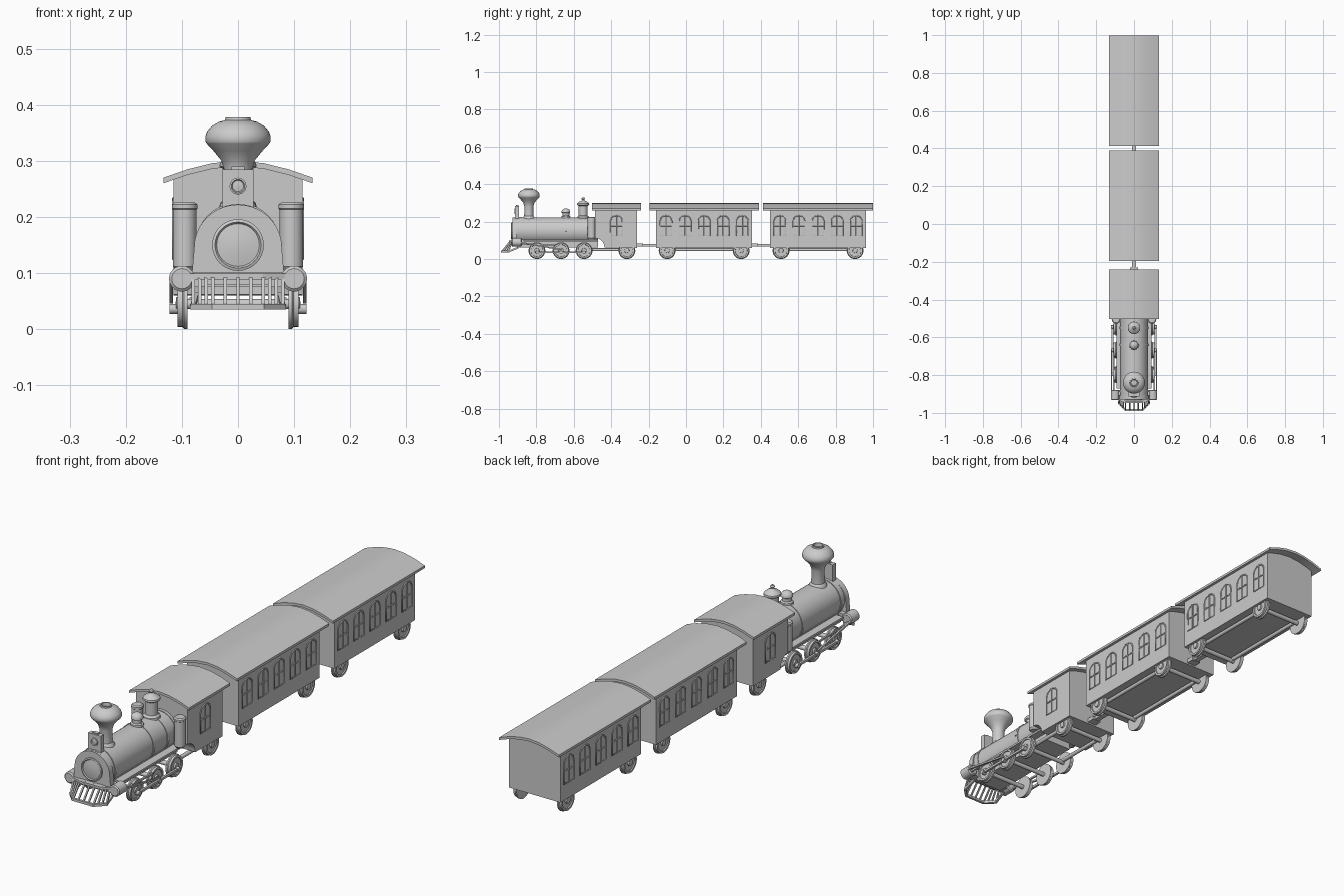
import bpy, bmesh, math
from mathutils import Vector, Matrix

if "Cube" in bpy.data.objects:
    bpy.data.objects.remove(bpy.data.objects["Cube"])


def finish(bm, name, smooth=True):
    bmesh.ops.recalc_face_normals(bm, faces=bm.faces)
    me = bpy.data.meshes.new(name)
    bm.to_mesh(me)
    bm.free()
    ob = bpy.data.objects.new(name, me)
    bpy.context.collection.objects.link(ob)
    if smooth:
        bpy.ops.object.select_all(action='DESELECT')
        ob.select_set(True)
        bpy.context.view_layer.objects.active = ob
        bpy.ops.object.shade_smooth_by_angle(angle=math.radians(35))
    return ob


def prism(name, pts, axis, a, b):
    """Extrude a 2D outline; axis 'y' takes (x, z) points, 'x' takes (y, z)."""
    bm = bmesh.new()
    place = (lambda p, t: (p[0], t, p[1])) if axis == 'y' else (lambda p, t: (t, p[0], p[1]))
    f = bm.faces.new([bm.verts.new(place(p, a)) for p in pts])
    r = bmesh.ops.extrude_face_region(bm, geom=[f])
    d = Vector((0, b - a, 0)) if axis == 'y' else Vector((b - a, 0, 0))
    bmesh.ops.translate(bm, verts=[v for v in r['geom'] if isinstance(v, bmesh.types.BMVert)], vec=d)
    return finish(bm, name)


def box(name, x0, x1, y0, y1, z0, z1):
    return prism(name, [(x0, z0), (x1, z0), (x1, z1), (x0, z1)], 'y', y0, y1)


def lathe(name, profile, loc, axis='z', n=32):
    """Spin (radius, height) points round an axis through loc."""
    bm = bmesh.new()
    rings = []
    for r, h in profile:
        rings.append([bm.verts.new((r * math.cos(math.tau * i / n), r * math.sin(math.tau * i / n), h))
                      for i in range(n)])
    for p, q in zip(rings, rings[1:]):
        for i in range(n):
            bm.faces.new((p[i], p[(i + 1) % n], q[(i + 1) % n], q[i]))
    bm.faces.new(rings[0])
    bm.faces.new(rings[-1])
    to = {'z': (0, 0, 1), 'x': (1, 0, 0), '-x': (-1, 0, 0), 'y': (0, 1, 0), '-y': (0, -1, 0)}[axis]
    rot = Vector((0, 0, 1)).rotation_difference(Vector(to)).to_matrix().to_4x4()
    bmesh.ops.transform(bm, matrix=Matrix.Translation(loc) @ rot, verts=bm.verts)
    return finish(bm, name)


def rod(name, r, loc, length, axis, n=16):
    return lathe(name, [(r, 0), (r, length)], loc, axis, n)


def bar(name, p, q, w):
    """Square bar from p to q."""
    p, q = Vector(p), Vector(q)
    bm = bmesh.new()
    bmesh.ops.create_cube(bm, size=1)
    rot = (q - p).to_track_quat('Z', 'Y').to_matrix().to_4x4()
    bmesh.ops.transform(bm, verts=bm.verts, matrix=Matrix.Translation((p + q) / 2) @ rot
                        @ Matrix.Diagonal((w, w, (q - p).length + w * .5, 1)))
    return finish(bm, name, False)


def wire(name, lines, depth):
    """Thin round mouldings along several (points, closed) lines."""
    cu = bpy.data.curves.new(name, 'CURVE')
    cu.dimensions = '3D'
    cu.bevel_depth = depth
    cu.bevel_resolution = 1
    for pts, closed in lines:
        sp = cu.splines.new('POLY')
        sp.points.add(len(pts) - 1)
        for s, p in zip(sp.points, pts):
            s.co = (*p, 1)
        sp.use_cyclic_u = closed
    ob = bpy.data.objects.new(name, cu)
    bpy.context.collection.objects.link(ob)


def window(x, y):
    w, z0, zs, zt = .031, .125, .205, .232
    arch = [(x, y + w * math.cos(math.pi * i / 10), zs + (zt - zs) * math.sin(math.pi * i / 10))
            for i in range(11)]
    wire('window_frame', [([(x, y - w, z0), (x, y + w, z0)] + arch, True),
                          ([(x, y, z0), (x, y, zt)], False),
                          ([(x, y - w, .178), (x, y + w, .178)], False)], .003)


def wheelset(y, R=.045):
    for s, ax in ((1, 'x'), (-1, '-x')):
        lathe('wheel', [(R, 0), (R, .006), (R - .004, .009), (R - .004, .018), (R - .012, .018),
                        (R - .013, .014), (.013, .014), (.012, .02), (.004, .021)], (s * .09, y, R), ax)
    rod('axle', .009, (-.095, y, R), .19, 'x')


# Shared roof curve and wall outline
half_roof = [(.133, .270), (.09, .285), (.045, .296)]
top = half_roof + [(0, .300)] + [(-x, z) for x, z in reversed(half_roof)]
roof = top + [(x, z - .01) for x, z in reversed(top)]


def walls(z0):
    return [(-.115, z0), (.115, z0), (.115, .269), (.09, .278), (.045, .289), (0, .293),
            (-.045, .289), (-.09, .278), (-.115, .269)]


# Carriages
for c in (.097, .706):
    prism('carriage_body', walls(.06), 'y', c - .257, c + .257)
    prism('carriage_roof', roof, 'y', c - .293, c + .293)
    for s in (-1, 1):
        for i in range(-2, 3):
            window(s * .115, c + i * .102)
        rod('carriage_side_rail', .008, (s * .082, c - .2, .05), .4, 'y', 12)
    for d in (-.198, .198):
        wheelset(c + d)

# Couplings
for y0, y1 in ((-.265, -.155), (.35, .453)):
    box('coupling_bar', -.011, .011, y0, y1, .068, .08)
    box('coupling_block', -.02, .02, y0, y0 + .035, .066, .082)

# Cab with a curved cut at the lower front corner
prism('cab_body', walls(.112), 'y', -.486, -.262)
cut = [(-.486 + .05 * math.sin(a), .062 + .05 * math.cos(a)) for a in [math.pi / 2 * i / 6 for i in range(7)]]
prism('cab_lower', cut + [(-.262, .06), (-.262, .112)], 'x', -.115, .115)
prism('cab_roof', roof, 'y', -.502, -.24)
for s in (-1, 1):
    window(s * .115, -.372)
    lathe('side_tank', [(.016, .105), (.021, .112), (.021, .213), (.023, .215), (.023, .222), (.018, .226)],
          (s * .095, -.505, 0), n=24)

# Boiler, bands and smokebox
rod('boiler', .073, (0, -.92, .15), .45, 'y', 40)
for y in (-.89, -.645, -.555, -.5):
    rod('boiler_band', .0755, (0, y, .15), .012, 'y', 40)
arch = [(.078 * math.cos(math.pi * i / 20), .146 + .076 * math.sin(math.pi * i / 20)) for i in range(21)]
prism('smokebox_front', arch + [(-.082, .1), (.082, .1)], 'y', -.928, -.905)
lathe('smokebox_door', [(.046, 0), (.046, .007), (.041, .009), (.038, .005), (.02, .008), (.003, .009)],
      (0, -.926, .15), '-y')
box('main_frame', -.06, .06, -.9, -.47, .062, .105)
for s in (-1, 1):
    box('running_board', s * .06, s * .092, -.87, -.47, .094, .102)
box('front_beam', -.115, .115, -.925, -.885, .075, .104)

# Headlamp
box('lamp_box', -.028, .028, -.913, -.893, .21, .285)
lathe('lamp_lens', [(.015, 0), (.015, .005), (.012, .006), (.01, .003), (.002, .004)], (0, -.912, .255), '-y', 24)
box('lamp_cap', -.012, .012, -.91, -.896, .284, .29)

# Chimney and domes
lathe('chimney', [(.034, .205), (.032, .222), (.025, .23), (.024, .282), (.03, .301), (.044, .318), (.056, .331),
                  (.058, .334), (.058, .344), (.055, .352), (.046, .363), (.034, .370), (.023, .373),
                  (.022, .378), (.017, .378), (.015, .365)], (0, -.84, 0), n=40)
lathe('sand_dome', [(.026, .21), (.024, .228), (.018, .232), (.018, .245), (.023, .248), (.023, .256),
                    (.018, .264), (.008, .27), (.002, .271)], (0, -.642, 0))
lathe('steam_dome', [(.034, .21), (.032, .225), (.024, .232), (.024, .284), (.033, .29), (.032, .297), (.022, .306),
                     (.01, .311), (.006, .316), (.009, .322), (.006, .328), (.001, .33)], (0, -.55, 0))
bar('sand_pipe', (.015, -.642, .235), (.075, -.642, .15), .006)

# Engine wheels and running gear
wheel_y = (-.797, -.668, -.545)
for y in wheel_y + (-.316,):
    wheelset(y)
for s in (-1, 1):
    lathe('steam_cylinder', [(.018, 0), (.023, .004), (.023, .05), (.018, .054)], (s * .1, -.932, .09), 'y', 24)
    bar('coupling_rod', (s * .114, wheel_y[0], .036), (s * .114, wheel_y[2], .036), .009)
    bar('piston_rod', (s * .119, -.88, .088), (s * .119, wheel_y[1], .05), .007)
    bar('valve_rod', (s * .108, -.88, .08), (s * .108, -.7, .075), .007)
    for y in wheel_y:
        rod('crank_pin', .009, (s * .104, y, .036), s * .018, 'x', 12)
    rod('engine_side_rail', .008, (s * .082, -.55, .05), .235, 'y', 12)

# Cowcatcher: two rims joined by slats
low = [(-.08, -.95, .04), (-.045, -.985, .04), (.045, -.985, .04), (.08, -.95, .04)]
high = [(-.08, -.928, .094), (-.045, -.942, .094), (.045, -.942, .094), (.08, -.928, .094)]
for rim in (low, high):
    for p, q in zip(rim, rim[1:]):
        bar('cowcatcher_rim', p, q, .01)
for k, n in ((0, 3), (1, 4), (2, 3)):
    for i in range(n + 1):
        t = i / n
        bar('cowcatcher_slat', Vector(low[k]).lerp(low[k + 1], t), Vector(high[k]).lerp(high[k + 1], t), .006)
for s in (-1, 1):
    bar('cowcatcher_brace', (s * .075, -.9, .06), (s * .08, -.95, .04), .009)
box('cowcatcher_mount', -.06, .06, -.935, -.9, .08, .098)
